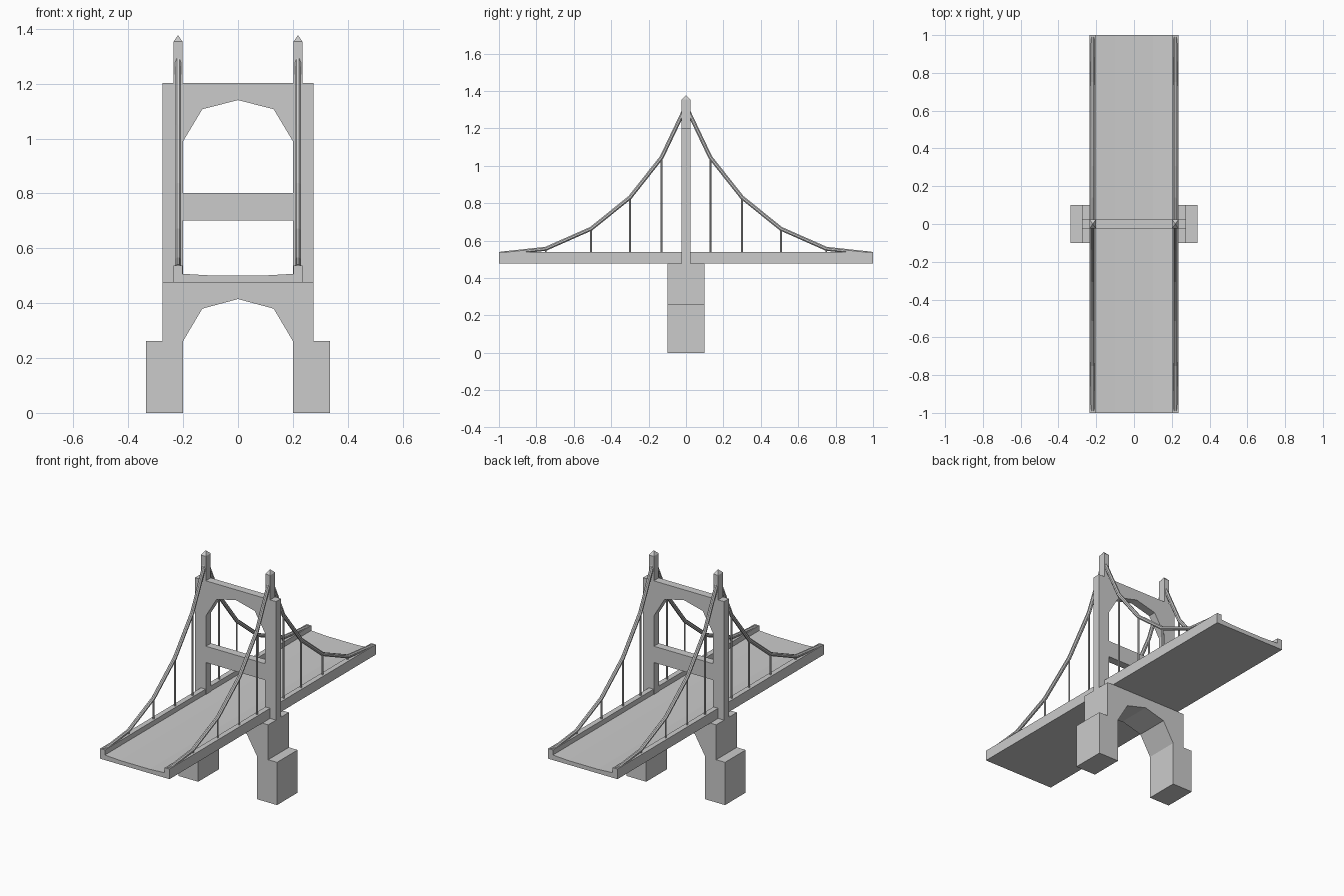
import bpy, bmesh, math
from mathutils import Vector

if "Cube" in bpy.data.objects:
    bpy.data.objects.remove(bpy.data.objects["Cube"])

grey = bpy.data.materials.new("stone grey")
grey.diffuse_color = (0.6, 0.6, 0.6, 1)
grey.use_nodes = True
grey.node_tree.nodes["Principled BSDF"].inputs["Base Color"].default_value = grey.diffuse_color


def finish(name, bm):
    bmesh.ops.recalc_face_normals(bm, faces=bm.faces)
    me = bpy.data.meshes.new(name)
    bm.to_mesh(me)
    bm.free()
    me.materials.append(grey)
    ob = bpy.data.objects.new(name, me)
    bpy.context.collection.objects.link(ob)
    return ob


def extrude_profile(name, right_half, depth):
    """Mirror an open x-z half profile about x = 0 and extrude it along y."""
    pts = list(right_half)
    pts += [(-x, z) for x, z in reversed(right_half) if x > 0]
    bm = bmesh.new()
    face = bm.faces.new([bm.verts.new((x, -depth, z)) for x, z in pts])
    r = bmesh.ops.extrude_face_region(bm, geom=[face])
    verts = [v for v in r["geom"] if isinstance(v, bmesh.types.BMVert)]
    bmesh.ops.translate(bm, verts=verts, vec=(0, 2 * depth, 0))
    return finish(name, bm)


def tube(name, x, path, radius, sides):
    """Sweep a mitred polygon along a y-z path at a fixed x."""
    bm = bmesh.new()
    p = [Vector((x, y, z)) for y, z in path]
    rings = []
    for i, c in enumerate(p):
        a = (c - p[i - 1]).normalized() if i else (p[1] - c).normalized()
        b = (p[i + 1] - c).normalized() if i < len(p) - 1 else a
        t = (a + b).normalized()
        n = t.cross(Vector((1, 0, 0))) / t.dot(a)
        ring = []
        for k in range(sides):
            ang = 2 * math.pi * (k + 0.5) / sides
            off = Vector((math.cos(ang), 0, 0)) + n * math.sin(ang)
            ring.append(bm.verts.new(c + off * radius))
        rings.append(ring)
    for r, s in zip(rings, rings[1:]):
        for k in range(sides):
            m = (k + 1) % sides
            bm.faces.new((r[k], r[m], s[m], s[k]))
    bm.faces.new(rings[0])
    bm.faces.new(rings[-1])
    return finish(name, bm)


# Arched pier with stepped feet
extrude_profile("pier", [(0, 0.415), (0.13, 0.38), (0.2, 0.262), (0.2, 0), (0.335, 0),
                         (0.335, 0.262), (0.275, 0.262), (0.275, 0.476), (0, 0.476)], 0.1)

# Road deck with raised kerbs
extrude_profile("deck", [(0, 0.476), (0.235, 0.476), (0.235, 0.538), (0.203, 0.538),
                         (0.203, 0.507), (0.1, 0.501), (0, 0.501)], 1.0)

# Tower legs with arched top, and the cross strut
extrude_profile("tower", [(0, 1.14), (0.13, 1.107), (0.2, 0.99), (0.2, 0.476),
                          (0.275, 0.476), (0.275, 1.203), (0, 1.203)], 0.024)
extrude_profile("strut", [(0, 0.702), (0.201, 0.702), (0.201, 0.802), (0, 0.802)], 0.024)

cable = [(0, 1.318), (0.13, 1.045), (0.3, 0.83), (0.508, 0.663), (0.75, 0.556), (0.99, 0.53)]
for side in (-1, 1):
    label = "left" if side < 0 else "right"
    x = side * 0.2185

    # Spire with pyramid cap
    bm = bmesh.new()
    low, high = ([bm.verts.new((x + dx * 0.0165, dy * 0.024, z))
                  for dx, dy in ((-1, -1), (1, -1), (1, 1), (-1, 1))] for z in (1.19, 1.353))
    tip = bm.verts.new((x, 0, 1.377))
    bm.faces.new(low)
    for k in range(4):
        m = (k + 1) % 4
        bm.faces.new((low[k], low[m], high[m], high[k]))
        bm.faces.new((high[k], high[m], tip))
    finish(label + "_spire", bm)

    for end in (-1, 1):
        tag = label + ("_front" if end < 0 else "_back")
        # Main cable and its hangers
        tube(tag + "_cable", x, [(end * y, z) for y, z in cable], 0.0115, 8)
        for y, z in cable[1:-1]:
            tube(tag + "_hanger", x, [(end * y, 0.53), (end * y, z)], 0.0055, 8)
